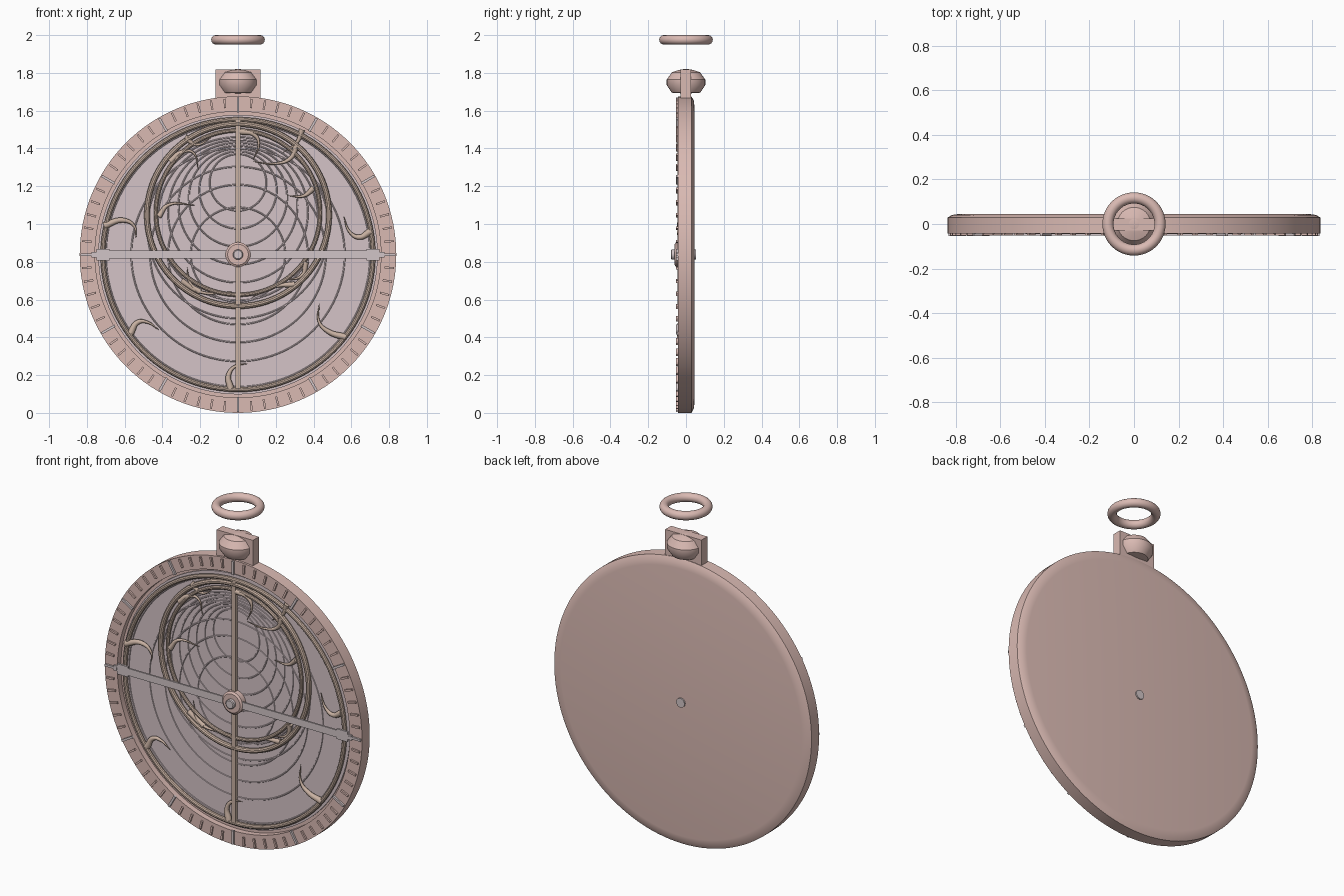
import bpy
import bmesh
from math import pi, sin, cos, radians
from mathutils import Matrix, Vector

cube = bpy.data.objects.get("Cube")
if cube:
    bpy.data.objects.remove(cube, do_unlink=True)

C = 0.838          # height of the disc centre
R = 0.838          # outer radius of the disc
TO_Y = Matrix.Translation((0, 0, C)) @ Matrix.Rotation(-pi / 2, 4, 'X')


def material(name, rgb):
    m = bpy.data.materials.new(name)
    m.use_nodes = True
    m.diffuse_color = (*rgb, 1)
    shader = m.node_tree.nodes["Principled BSDF"]
    shader.inputs["Base Color"].default_value = (*rgb, 1)
    shader.inputs["Roughness"].default_value = 0.5
    return m


ROSE = material("rose_metal", (0.70, 0.49, 0.45))
TAN = material("tan_metal", (0.58, 0.44, 0.36))
PLATE = material("pale_plate", (0.66, 0.55, 0.57))
PALE = material("pale_metal", (0.64, 0.56, 0.57))


def finish(obj, name, mat, smooth=True):
    obj.name = name
    obj.data.materials.append(mat)
    if smooth:
        bpy.ops.object.select_all(action='DESELECT')
        obj.select_set(True)
        bpy.context.view_layer.objects.active = obj
        bpy.ops.object.shade_smooth_by_angle(angle=radians(35))
    return obj


def mesh_object(name, bm, mat, smooth=True):
    bmesh.ops.recalc_face_normals(bm, faces=bm.faces)
    me = bpy.data.meshes.new(name)
    bm.to_mesh(me)
    bm.free()
    obj = bpy.data.objects.new(name, me)
    bpy.context.collection.objects.link(obj)
    return finish(obj, name, mat, smooth)


def lathe(name, profile, mat, matrix=TO_Y, steps=96):
    """Revolve (radius, height) points; the default axis runs front to back."""
    bm = bmesh.new()
    verts = [bm.verts.new((r, 0, h)) for r, h in profile]
    edges = [bm.edges.new(pair) for pair in zip(verts, verts[1:])]
    bmesh.ops.spin(bm, geom=verts + edges, cent=(0, 0, 0), axis=(0, 0, 1),
                   angle=2 * pi, steps=steps, use_duplicate=False)
    bmesh.ops.remove_doubles(bm, verts=bm.verts, dist=1e-5)
    bm.transform(matrix)
    return mesh_object(name, bm, mat)


def add_box(bm, center, size, matrix=Matrix()):
    place = matrix @ Matrix.Translation(center) @ Matrix.Diagonal((*size, 1))
    bmesh.ops.create_cube(bm, size=1, matrix=place)


def ring(name, center, radius, thick, mat, upright=True, segs=96, sides=10):
    bpy.ops.mesh.primitive_torus_add(
        location=center, rotation=(pi / 2 if upright else 0, 0, 0),
        major_radius=radius, minor_radius=thick,
        major_segments=segs, minor_segments=sides)
    return finish(bpy.context.object, name, mat)


def pointer(name, points, width):
    """Tapered curved flame running from its root to a sharp tip."""
    cu = bpy.data.curves.new(name, 'CURVE')
    cu.dimensions = '3D'
    cu.bevel_depth = width
    cu.bevel_resolution = 2
    cu.resolution_u = 8
    cu.use_fill_caps = True
    sp = cu.splines.new('BEZIER')
    sp.bezier_points.add(len(points) - 1)
    for i, (bp, (x, z)) in enumerate(zip(sp.bezier_points, points)):
        bp.co = (x, -0.03, z)
        bp.handle_left_type = bp.handle_right_type = 'AUTO'
        bp.radius = 1 - 0.92 * i / (len(points) - 1)
    obj = bpy.data.objects.new(name, cu)
    bpy.context.collection.objects.link(obj)
    cu.materials.append(TAN)


# Body with raised rim, shallow pocket and rounded back edge
lathe("body", [(0, .045), (.785, .045), (.815, .041), (R, .029), (R, -.042),
               (.757, -.042), (.757, -.008), (0, -.008)], ROSE, steps=128)
lathe("plate", [(0, -.004), (.74, -.004), (.74, -.016), (0, -.016)], PLATE)

# Degree marks around the rim
minor, major = bmesh.new(), bmesh.new()
for i in range(72):
    turn = Matrix.Translation((0, 0, C)) @ Matrix.Rotation(i * pi / 36, 4, 'Y')
    if i % 6:
        add_box(minor, (0, -.046, .803), (.011, .012, .05), turn)
    else:
        add_box(major, (0, -.046, .793), (.013, .014, .08), turn)
mesh_object("minor_marks", minor, ROSE, False)
mesh_object("major_marks", major, PALE, False)

# Fine circles on the plate: concentric, then altitude circles
for i, r in enumerate((.25, .37, .465, .565, .70)):
    ring(f"plate_circle_{i}", (0, -.016, C), r, .004, PLATE, sides=6)
for i in range(7):
    ring(f"altitude_circle_{i}", (0, -.016, .98 + .04 * i), .48 - .055 * i,
         .004, PLATE, sides=6)

# Openwork overlay: outer ring, offset rings and upright bar
ring("overlay_outer_ring", (0, -.03, C), .715, .013, TAN)
ring("offset_ring_outer", (0, -.03, 1.047), .482, .015, TAN)
ring("offset_ring_inner", (0, -.03, 1.06), .435, .011, TAN)
bm = bmesh.new()
add_box(bm, (0, -.032, C), (.024, .02, 1.42))
mesh_object("upright_bar", bm, TAN, False)

# Star pointers, root to tip
outer_flames = [
    [(-.71, .99), (-.61, 1.02), (-.55, .99), (-.54, .93)],
    [(.70, .96), (.64, .93), (.59, .96), (.56, 1.04)],
    [(-.57, .42), (-.53, .48), (-.48, .48), (-.42, .44)],
    [(.57, .40), (.48, .43), (.43, .48), (.43, .58)],
    [(-.04, .13), (-.05, .20), (-.01, .25), (.05, .26)],
]
inner_flames = [
    [(-.36, 1.33), (-.30, 1.38), (-.24, 1.38), (-.21, 1.29)],
    [(-.28, 1.46), (-.22, 1.42), (-.14, 1.46)],
    [(.31, 1.42), (.28, 1.35), (.20, 1.32), (.08, 1.33)],
    [(.34, 1.50), (.31, 1.43), (.24, 1.38)],
    [(.40, 1.19), (.35, 1.15), (.26, 1.15)],
    [(-.42, 1.04), (-.37, 1.10), (-.23, 1.10)],
    [(-.20, .64), (-.25, .68), (-.27, .77)],
    [(.01, 1.49), (.09, 1.47), (.11, 1.42), (.08, 1.34)],
    [(.30, .68), (.20, .67), (.07, .61)],
    [(-.30, .70), (-.20, .64), (-.03, .64)],
    [(.36, .80), (.34, .73), (.24, .70)],
]
for i, pts in enumerate(outer_flames):
    pointer(f"outer_pointer_{i}", pts, .019)
for i, pts in enumerate(inner_flames):
    pointer(f"inner_pointer_{i}", pts, .016)

# Rule lying across the front, with stepped ends
bm = bmesh.new()
add_box(bm, (0, -.047, C), (1.44, .01, .042))
for side in (-1, 1):
    add_box(bm, (side * .715, -.047, C), (.07, .012, .06))
    add_box(bm, (side * .755, -.047, C), (.04, .01, .03))
mesh_object("rule", bm, PALE, False)

# Hub washer and through pin
lathe("hub", [(0, -.02), (.066, -.02), (.066, -.052), (.055, -.06),
              (0, -.06)], ROSE, steps=32)
lathe("pin", [(0, .053), (.027, .053), (.027, -.076), (.022, -.08),
              (0, -.08)], PALE, steps=24)

# Hanging bracket, its bulged boss and the loose ring above
bm = bmesh.new()
add_box(bm, (0, -.002, 1.738), (.236, .055, .16))
mesh_object("bracket", bm, ROSE, False)
lathe("boss", [(0, 1.822), (.04, 1.815), (.075, 1.803), (.102, 1.765),
               (.102, 1.735), (.075, 1.695), (0, 1.69)], ROSE,
      matrix=Matrix(), steps=32)
ring("hanging_ring", (0, 0, 1.975), .117, .025, ROSE, upright=False,
     segs=48, sides=16)
